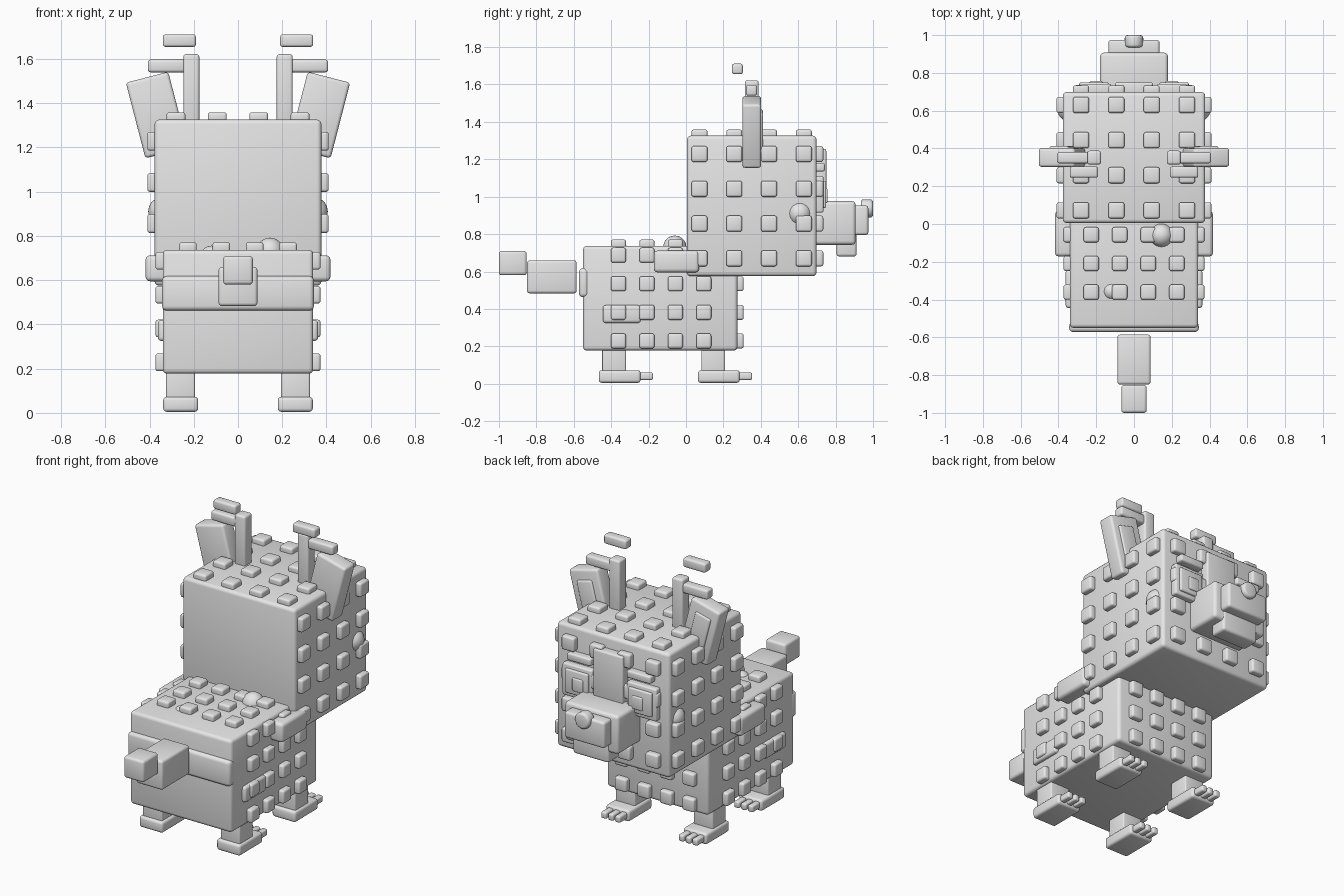
import bpy, bmesh, math
from mathutils import Matrix, Vector

cube = bpy.data.objects.get("Cube")
if cube:
    bpy.data.objects.remove(cube, do_unlink=True)

grey = bpy.data.materials.new("plain_grey")
grey.use_nodes = True
grey.diffuse_color = (0.8, 0.8, 0.8, 1)
grey.node_tree.nodes["Principled BSDF"].inputs["Base Color"].default_value = (0.8, 0.8, 0.8, 1)


def finish(name, bm):
    mesh = bpy.data.meshes.new(name)
    bm.to_mesh(mesh)
    bm.free()
    for p in mesh.polygons:
        p.use_smooth = True
    mesh.materials.append(grey)
    obj = bpy.data.objects.new(name, mesh)
    bpy.context.collection.objects.link(obj)
    return obj


def add_box(bm, centre, size, bevel, tilt=0):
    """Add one rounded box, turned about the y axis by tilt."""
    part = bmesh.new()
    bmesh.ops.create_cube(part, size=1, matrix=Matrix.Diagonal((*size, 1)))
    bmesh.ops.bevel(part, geom=part.edges[:], offset=bevel, segments=3, profile=0.5, affect='EDGES')
    part.transform(Matrix.Translation(centre) @ Matrix.Rotation(tilt, 4, 'Y'))
    temp = bpy.data.meshes.new("temp")
    part.to_mesh(temp)
    part.free()
    bm.from_mesh(temp)
    bpy.data.meshes.remove(temp)


def box(name, x, y, z, bevel=0.015, tilt=0):
    """Rounded box from its (min, max) ranges."""
    lo, hi = Vector((x[0], y[0], z[0])), Vector((x[1], y[1], z[1]))
    bm = bmesh.new()
    add_box(bm, (lo + hi) / 2, hi - lo, bevel, tilt)
    return finish(name, bm)


def pair(name, x, y, z, bevel=0.015, tilt=0):
    box("left_" + name, x, y, z, bevel, tilt)
    box("right_" + name, (-x[1], -x[0]), y, z, bevel, -tilt)


def ball(name, centre, radius):
    bm = bmesh.new()
    bmesh.ops.create_uvsphere(bm, u_segments=24, v_segments=14, radius=radius,
                              matrix=Matrix.Translation(centre))
    finish(name, bm)


def studs(name, centre, half, step, size):
    """4 x 4 studs on the top, both sides and the +y face of a block."""
    bm = bmesh.new()
    c = Vector(centre)
    offsets = [i - 1.5 for i in range(4)]
    for axis, sign in ((2, 1), (0, 1), (0, -1), (1, 1)):
        a, b = [k for k in range(3) if k != axis]
        for u in offsets:
            for v in offsets:
                p, s = c.copy(), Vector((size, size, size))
                p[a] += u * step[a]
                p[b] += v * step[b]
                p[axis] += sign * (half[axis] + 0.008)
                s[axis] = 0.05
                add_box(bm, p, s, 0.012)
    finish(name, bm)


# Main blocks and their studs
box("body", (-.34, .34), (-.55, .275), (.177, .737), 0.02)
box("rump_band", (-.343, .343), (-.572, -.52), (.463, .618), 0.02)
studs("body_studs", (0, -.133, .458), (.34, .408, .28), (.151, .152, .153), .08)
box("head", (-.377, .377), (.005, .698), (.575, 1.326), 0.02)
studs("head_studs", (0, .351, .949), (.377, .35, .377), (.187, .186, .186), .085)

# Small patches and bumps
pair("shoulder_patch", (.3, .418), (-.172, .07), (.595, .712), 0.02)
pair("flank_patch", (.3, .362), (-.445, -.242), (.325, .42), 0.015)
ball("large_back_bump", (.145, -.06, .73), .062)
ball("small_back_bump", (-.12, -.357, .708), .048)
for side, s in (("left", 1), ("right", -1)):
    ball(side + "_cheek", (s * .34, .608, .91), .066)

# Legs, feet and toes
for end, y in (("front", .082), ("rear", -.448)):
    pair(end + "_leg", (.195, .325), (y, y + .127), (.04, .21), 0.008)
    pair(end + "_foot", (.18, .338), (y - .018, y + .205), (.005, .072), 0.015)
    for i in range(3):
        x = .213 + i * .046
        pair(f"{end}_toe_{i + 1}", (x - .018, x + .018), (y + .18, y + .272), (.02, .06), 0.01)

# Tail
box("tail_base", (-.088, .088), (-.85, -.585), (.483, .66), 0.015)
box("tail_tip", (-.067, .067), (-1, -.852), (.58, .71), 0.015)

# Ears and antlers
tilt = math.radians(14.5)
pair("ear", (.268, .466), (.302, .402), (1.17, 1.523), 0.015, tilt)
pair("inner_ear", (.315, .42), (.38, .412), (1.21, 1.46), 0.01, tilt)
pair("antler_post", (.175, .247), (.315, .388), (1.28, 1.622), 0.012)
pair("antler_branch", (.235, .408), (.321, .38), (1.54, 1.597), 0.012)
pair("antler_tip", (.19, .34), (.245, .304), (1.655, 1.711), 0.012)

# Muzzle, nose and face
box("muzzle", (-.18, .18), (.66, .907), (.743, .976), 0.02)
box("muzzle_front", (-.135, .135), (.88, .975), (.795, .953), 0.015)
box("jaw", (-.12, .12), (.805, .912), (.68, .83), 0.015)
bm = bmesh.new()
bmesh.ops.create_cone(bm, cap_ends=True, segments=20, radius1=.049, radius2=.049, depth=.065)
rims = [e for e in bm.edges if any(len(f.verts) > 4 for f in e.link_faces)]
bmesh.ops.bevel(bm, geom=rims, offset=.015, segments=3, profile=0.5, affect='EDGES')
bm.transform(Matrix.Translation((0, .9675, .937)) @ Matrix.Rotation(math.pi / 2, 4, 'X'))
finish("nose", bm)
box("forehead_plate", (-.1, .1), (.68, .75), (.95, 1.255), 0.01)
pair("eye_frame", (.115, .315), (.68, .735), (.915, 1.11), 0.01)
pair("eye_plate", (.135, .29), (.72, .749), (.94, 1.085), 0.008)
pair("pupil", (.165, .235), (.735, .757), (.965, 1.045), 0.008)
pair("brow", (.12, .28), (.68, .742), (1.135, 1.18), 0.01)
